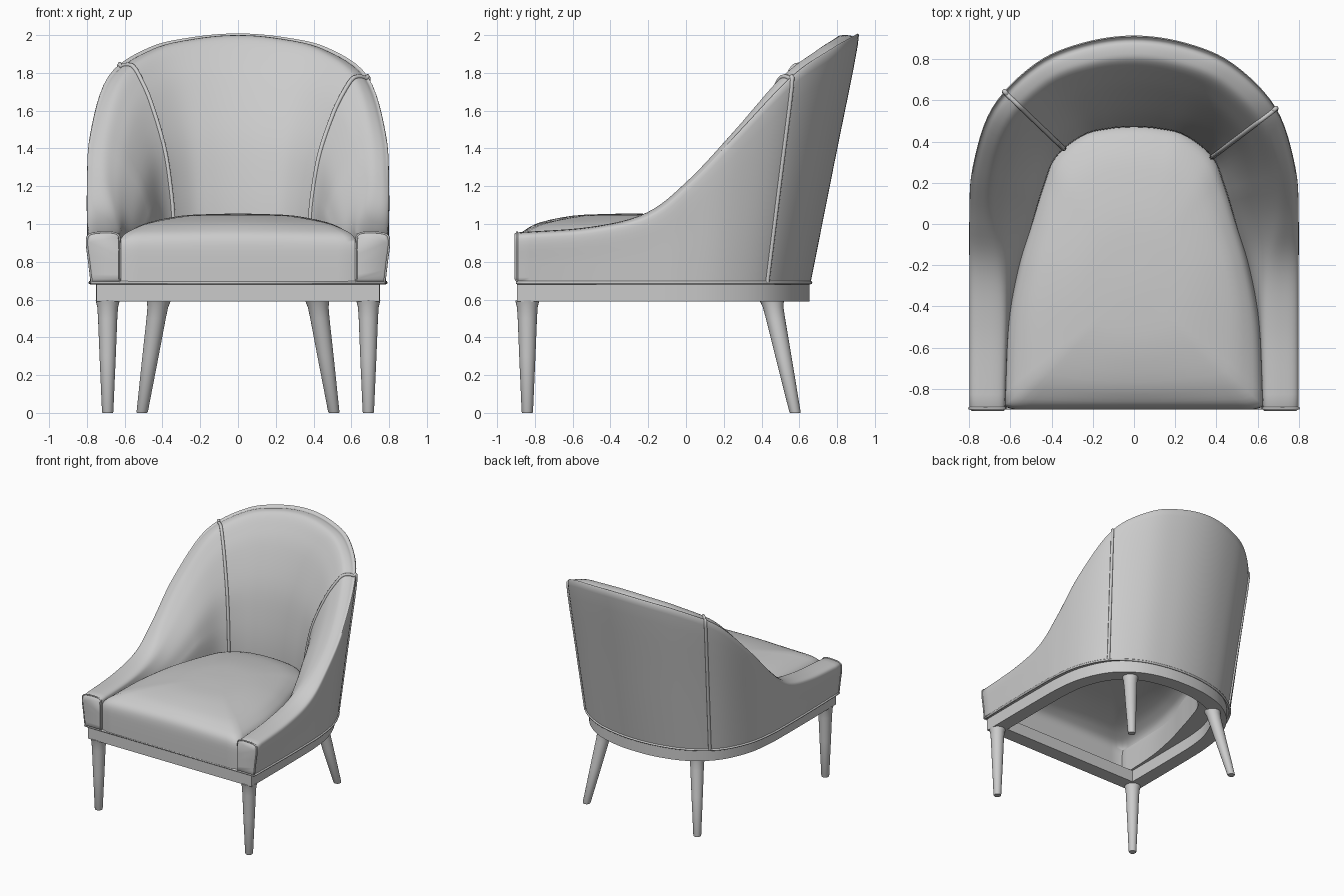
import bpy, bmesh, math
from mathutils import Vector

if "Cube" in bpy.data.objects:
    bpy.data.objects.remove(bpy.data.objects["Cube"])


def spline(pts, n):
    """Catmull-Rom resampling of points of any dimension."""
    out = []
    for i in range(len(pts) - 1):
        b, c = pts[i], pts[i + 1]
        a = pts[i - 1] if i else [2 * u - v for u, v in zip(b, c)]
        d = pts[i + 2] if i + 2 < len(pts) else [2 * v - u for u, v in zip(b, c)]
        for k in range(n):
            t = k / n
            out.append([q + t * (r - p) / 2 + t * t * (2 * p - 5 * q + 4 * r - s) / 2
                        + t ** 3 * (3 * q - p - 3 * r + s) / 2
                        for p, q, r, s in zip(a, b, c, d)])
    return out + [list(pts[-1])]


def make(name, rings, cap_start=False, cap_end=False, loop=False, angle=45):
    """Skin a series of equal-length closed rings."""
    bm = bmesh.new()
    vs = [[bm.verts.new(p) for p in r] for r in rings]
    m = len(vs[0])
    for a, b in list(zip(vs, vs[1:])) + ([(vs[-1], vs[0])] if loop else []):
        for j in range(m):
            k = (j + 1) % m
            bm.faces.new((a[j], a[k], b[k], b[j]))
    if cap_start:
        bm.faces.new(vs[0])
    if cap_end:
        bm.faces.new(vs[-1])
    bmesh.ops.recalc_face_normals(bm, faces=bm.faces)
    me = bpy.data.meshes.new(name)
    bm.to_mesh(me)
    bm.free()
    ob = bpy.data.objects.new(name, me)
    bpy.context.collection.objects.link(ob)
    bpy.ops.object.select_all(action='DESELECT')
    ob.select_set(True)
    bpy.context.view_layer.objects.active = ob
    bpy.ops.object.shade_smooth_by_angle(angle=math.radians(angle))
    return ob


def piping(name, pts, r, cyclic=False):
    cu = bpy.data.curves.new(name, 'CURVE')
    cu.dimensions = '3D'
    cu.bevel_depth, cu.bevel_resolution, cu.use_fill_caps = r, 2, True
    sp = cu.splines.new('POLY')
    sp.points.add(len(pts) - 1)
    for q, p in zip(sp.points, pts):
        q.co = (*p, 1)
    sp.use_cyclic_u = cyclic
    bpy.context.collection.objects.link(bpy.data.objects.new(name, cu))


def mirror_path(pts, flip):
    return pts + [[-v if k in flip else v for k, v in enumerate(p)] for p in pts[-2::-1]]


Z0 = 0.69
# Upholstered shell stations, front to back centre:
# outer bottom xy, outer top xy, inner bottom xy, rim height, roll (0 boxy arm, 1 rolled back)
stations = [
    (.775, -.895, .80, -.895, .625, -.895, .955, 0),
    (.782, -.50, .80, -.50, .605, -.50, .985, .1),
    (.782, -.22, .80, -.20, .555, -.22, 1.06, .5),
    (.775, -.02, .80, .02, .50, -.02, 1.23, .9),
    (.735, .21, .785, .27, .443, .17, 1.485, 1),
    (.62, .43, .69, .56, .38, .325, 1.78, 1),
    (.42, .575, .48, .775, .25, .43, 1.925, 1),
    (.21, .64, .25, .875, .13, .462, 1.98, 1),
    (0, .66, 0, .91, 0, .472, 2.0, 1)]
path = spline(mirror_path(stations, (0, 2, 4)), 6)
# inner face: height fraction, depth fraction when rolled, when boxy
roll = [(1, .84, .5), (.985, .73, .2), (.91, .60, .05), (.77, .42, .01),
        (.5, .18, 0), (.25, .06, 0), (0, 0, 0)]


def section(s):
    ob, ot, ib = (Vector(s[i:i + 2]) for i in (0, 2, 4))
    h, w = s[6], s[7]
    zb = Z0 + min(.3, .4 * (h - Z0))
    p = [(*ob, Z0), (*ob.lerp(ot, .5), (Z0 + h - .05) / 2), (*ot, h - .05)]
    p.append((*ib.lerp(ot, .95 - .05 * (1 - w)), h - .01))
    p += [(*ib.lerp(ot, a * w + b * (1 - w)), zb + (h - zb) * f) for f, a, b in roll]
    p.append((*ib, Z0))
    return spline(p, 4)


rings = [section(s) for s in path]


def shrink(ring, f, dy):
    c = sum((Vector(p) for p in ring), Vector()) / len(ring)
    return [Vector(p).lerp(c, f) + Vector((0, dy, 0)) for p in ring]


make("upholstered_back_and_arms",
     [shrink(rings[0], .1, -.014)] + rings + [shrink(rings[-1], .1, -.014)],
     cap_start=True, cap_end=True, angle=60)

# Piping: back seams, arm fronts and lower edge
for side, idx in (("right", 30), ("left", len(rings) - 33)):
    piping(side + "_seam_piping", rings[idx][:-3], .012)
for side, idx in (("right", 0), ("left", -1)):
    piping(side + "_arm_front_piping", rings[idx], .006, True)
piping("lower_edge_piping", [r[0] for r in rings], .009, True)

# Seat cushion: hollow dome following the inner outline
outline = [(s[4] * 1.01, s[5] + .01) for s in path]
outline += [(-.63 + 1.26 * k / 24, -.9) for k in range(1, 24)]


def cushion_loop(f, z):
    out = []
    for x, y in outline:
        d = Vector((x, y + .3))
        d *= f * (1 + min(1, 1.3 * (1 - min(f, 1))) * (.6 / d.length - 1))  # rounder inwards
        out.append((d.x, d.y - .3, z))
    return out


prof = spline([(1, .69), (1.003, .8), (1, .885), (.975, .937), (.91, .973),
               (.78, 1.01), (.5, 1.044), (.2, 1.053), (.02, 1.055)], 3)
make("seat_cushion", [cushion_loop(f, z) for f, z in prof], cap_end=True, angle=60)

# Base frame: open ring with a straight front
fr = spline(mirror_path([(.75, -.895), (.75, -.35), (.742, -.02), (.70, .21), (.59, .425),
                         (.41, .57), (.2, .638), (0, .655)], (0,)), 6)


def frame_loop(f, z):
    return [(x * f, -.12 + (y + .12) * f, z) for x, y in fr]


make("base_frame", [frame_loop(1, .59), frame_loop(1, .69),
                    frame_loop(.85, .69), frame_loop(.85, .59)], loop=True, angle=30)


# Legs: tapered, flared at the top
def leg(name, top, foot):
    rows = []
    for z, r in ((0, .027), (.006, .03), (.3, .043), (.5, .051), (.56, .055), (.595, .064)):
        c = Vector(foot).lerp(Vector(top), z / .59)
        rows.append([(c.x + r * math.cos(a), c.y + r * math.sin(a), z)
                     for a in (2 * math.pi * k / 24 for k in range(24))])
    make(name, rows, cap_start=True, cap_end=True, angle=40)


for side, s in (("right", 1), ("left", -1)):
    leg(side + "_front_leg", (.69 * s, -.84), (.69 * s, -.84))
    leg(side + "_back_leg", (.42 * s, .455), (.508 * s, .578))
